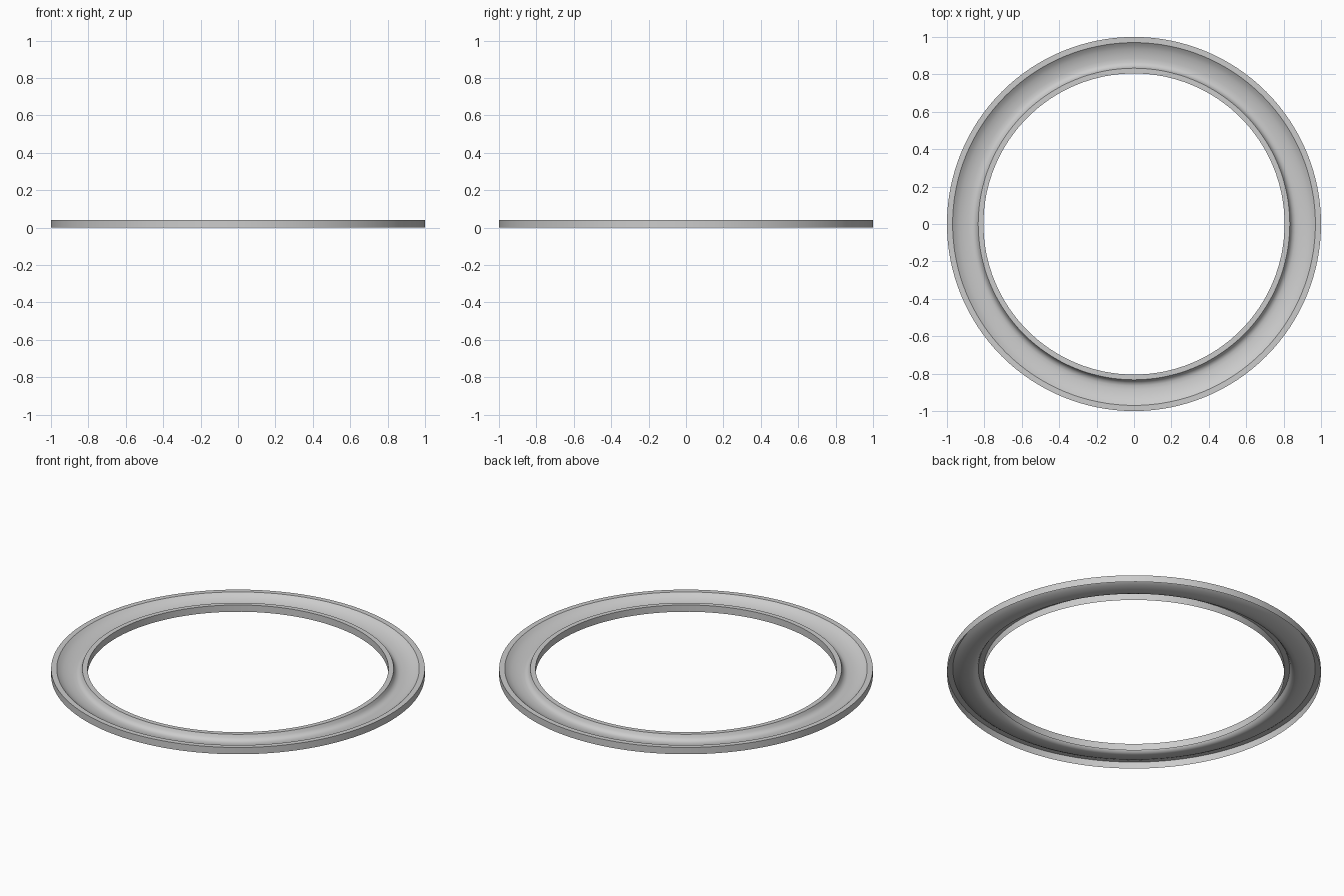
import bpy, math

if "Cube" in bpy.data.objects:
    bpy.data.objects.remove(bpy.data.objects["Cube"])

SEGMENTS = 128

# Cross-section (radius, height): thin shell, open beneath, dished between two raised lips
profile = [
    (1.0, 0.0), (1.0, 0.04),            # outer wall
    (0.97, 0.04),                       # outer lip
    (0.955, 0.028), (0.935, 0.018), (0.91, 0.011), (0.885, 0.007),
    (0.865, 0.007), (0.85, 0.012), (0.84, 0.024),  # dished channel
    (0.833, 0.04), (0.805, 0.04),       # inner lip
    (0.805, 0.0),                       # inner wall
]


def lathe(name, section, segments):
    """Revolve an open cross-section around z."""
    n = len(section)
    verts, faces = [], []
    for i in range(segments):
        a = 2 * math.pi * i / segments
        verts += [(r * math.cos(a), r * math.sin(a), z) for r, z in section]
        j = (i + 1) % segments
        faces += [(i * n + k, j * n + k, j * n + k + 1, i * n + k + 1)
                  for k in range(n - 1)]
    mesh = bpy.data.meshes.new(name)
    mesh.from_pydata(verts, [], faces)
    obj = bpy.data.objects.new(name, mesh)
    bpy.context.collection.objects.link(obj)
    return obj


# Dished ring
ring = lathe("dished_ring", profile, SEGMENTS)
bpy.context.view_layer.objects.active = ring
ring.select_set(True)
bpy.ops.object.shade_smooth_by_angle(angle=math.radians(35))
